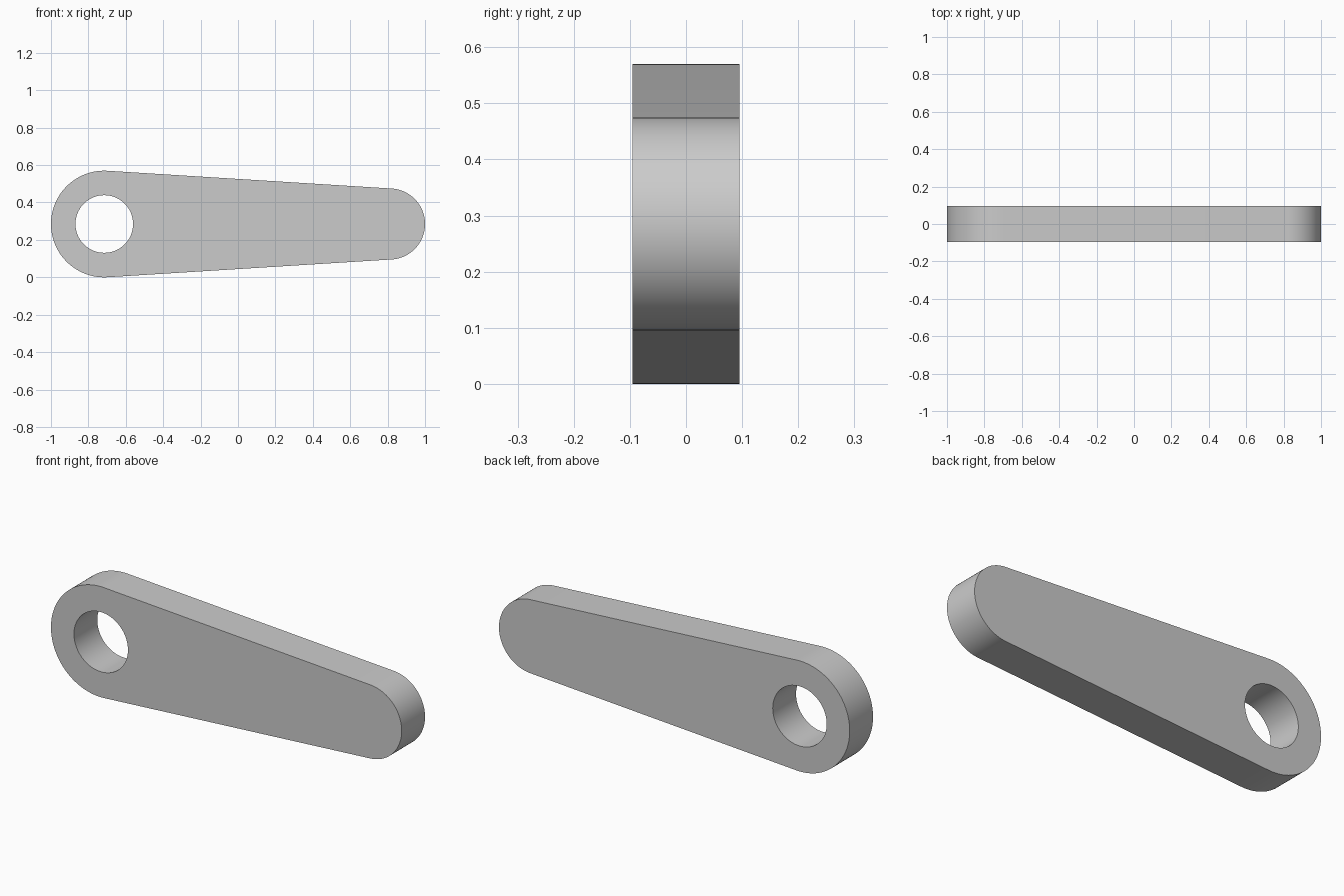
import bpy, bmesh
from math import sin, cos, pi, asin
from mathutils import Vector

old = bpy.data.objects.get("Cube")
if old:
    bpy.data.objects.remove(old, do_unlink=True)

BIG_R, SMALL_R, HOLE_R = 0.285, 0.19, 0.154
BIG_X, SMALL_X = -1 + BIG_R, 1 - SMALL_R
THICK = 0.19

grey = bpy.data.materials.new("plain grey")
grey.use_nodes = True
colour = (0.6, 0.6, 0.6, 1)
grey.diffuse_color = colour
grey.node_tree.nodes["Principled BSDF"].inputs["Base Color"].default_value = colour


def arc(cx, radius, start, end, steps):
    """Points on an arc in the front plane, both ends included."""
    angles = [start + (end - start) * i / steps for i in range(steps + 1)]
    return [Vector((cx + radius * cos(a), -THICK / 2, BIG_R + radius * sin(a)))
            for a in angles]


def add_loop(bm, points):
    verts = [bm.verts.new(p) for p in points]
    return [bm.edges.new((v, verts[i - 1])) for i, v in enumerate(verts)]


# Outline: two round ends joined by tangent lines, and the pivot hole
tangent = pi / 2 - asin((BIG_R - SMALL_R) / (SMALL_X - BIG_X))
outline = (arc(SMALL_X, SMALL_R, -tangent, tangent, 48)
           + arc(BIG_X, BIG_R, tangent, 2 * pi - tangent, 64))
hole = arc(BIG_X, HOLE_R, 0, 2 * pi, 64)[:-1]

bm = bmesh.new()
edges = add_loop(bm, outline) + add_loop(bm, hole)
bmesh.ops.triangle_fill(bm, edges=edges, use_beauty=True)

# Thicken the plate from front to back
solid = bmesh.ops.extrude_face_region(bm, geom=bm.faces[:], use_keep_orig=True)
back = [g for g in solid["geom"] if isinstance(g, bmesh.types.BMVert)]
bmesh.ops.translate(bm, verts=back, vec=(0, THICK, 0))
bmesh.ops.recalc_face_normals(bm, faces=bm.faces[:])

mesh = bpy.data.meshes.new("lever_arm")
bm.to_mesh(mesh)
bm.free()
mesh.materials.append(grey)
arm = bpy.data.objects.new("lever_arm", mesh)
bpy.context.collection.objects.link(arm)

# Smooth round walls with crisp rims
bpy.ops.object.select_all(action='DESELECT')
arm.select_set(True)
bpy.context.view_layer.objects.active = arm
bpy.ops.object.shade_smooth_by_angle(angle=pi / 6)
